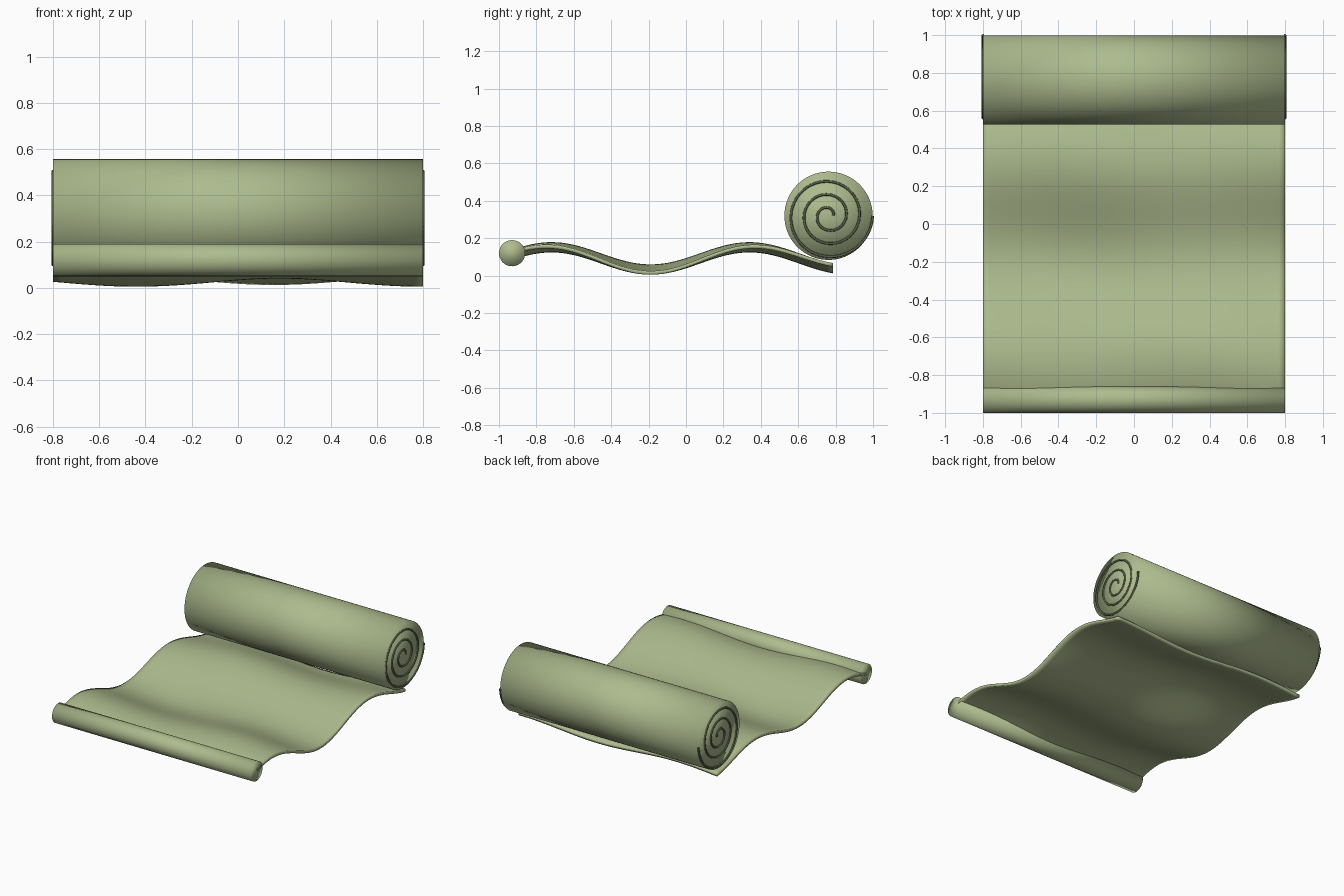
import bpy, bmesh, math
from math import cos, sin, pi

if "Cube" in bpy.data.objects:
    bpy.data.objects.remove(bpy.data.objects["Cube"])


def material(name, rgb):
    m = bpy.data.materials.new(name)
    m.diffuse_color = (*rgb, 1)
    m.use_nodes = True
    m.node_tree.nodes["Principled BSDF"].inputs["Base Color"].default_value = m.diffuse_color
    return m


SAGE = material("sage_green", (0.42, 0.50, 0.27))
DARK = material("dark_green", (0.09, 0.115, 0.06))


def roll(name, radius, y, z, sides):
    """Solid cylinder lying along x, smooth shaded right over its ends."""
    bpy.ops.mesh.primitive_cylinder_add(vertices=sides, radius=radius, depth=1.6,
                                        location=(0, y, z), rotation=(0, pi / 2, 0))
    ob = bpy.context.object
    ob.name = name
    ob.data.materials.append(SAGE)
    bpy.ops.object.shade_smooth()
    return ob


# Rolled-up far end and the small curl at the near end
roll("main_roll", 0.236, 0.762, 0.32, 64)
roll("end_curl", 0.07, -0.93, 0.12, 32)


# Unrolled mat: long waves front to back plus a slight diagonal ripple
def wave(x, y):
    return (0.092 + 0.0595 * cos(5.93 * (y - 0.34))
            - 0.0175 * cos(5.07 * (x + 0.44 + 0.66 * (y + 0.19))))


NX, NY, Y0, Y1, HALF = 48, 64, -0.93, 0.785, 0.01
bm = bmesh.new()
layers = []
for side in (1, -1):
    grid = []
    for j in range(NY + 1):
        y = Y0 + (Y1 - Y0) * j / NY
        row = []
        for i in range(NX + 1):
            x = -0.8 + 1.6 * i / NX
            row.append(bm.verts.new((x, y, wave(x, y) + side * HALF)))
        grid.append(row)
    for j in range(NY):
        for i in range(NX):
            bm.faces.new((grid[j][i], grid[j][i + 1], grid[j + 1][i + 1], grid[j + 1][i]))
    layers.append(grid)
# Rim joining the top and bottom skins
rims = [g[0][:-1] + [r[-1] for r in g[:-1]] + g[-1][:0:-1] + [r[0] for r in g[:0:-1]]
        for g in layers]
for k in range(len(rims[0])):
    n = (k + 1) % len(rims[0])
    bm.faces.new((rims[0][k], rims[1][k], rims[1][n], rims[0][n]))
bmesh.ops.recalc_face_normals(bm, faces=bm.faces)
mesh = bpy.data.meshes.new("mat_sheet")
bm.to_mesh(mesh)
bm.free()
sheet = bpy.data.objects.new("mat_sheet", mesh)
bpy.context.collection.objects.link(sheet)
mesh.materials.append(SAGE)
mesh.shade_smooth()


# Spiral bead on each end of the main roll
def spiral(name, x):
    curve = bpy.data.curves.new(name, "CURVE")
    curve.dimensions = "3D"
    curve.bevel_depth = 0.007
    curve.bevel_resolution = 2
    curve.use_fill_caps = True
    steps = 144
    line = curve.splines.new("POLY")
    line.points.add(steps)
    for k, p in enumerate(line.points):
        turn = 3 * k / steps
        r = 0.025 + 0.0705 * turn
        a = 2 * pi * turn
        p.co = (x, 0.762 + r * cos(a), 0.32 + r * sin(a), 1)
    line.use_smooth = True
    curve.materials.append(DARK)
    ob = bpy.data.objects.new(name, curve)
    bpy.context.collection.objects.link(ob)


spiral("right_spiral", 0.8)
spiral("left_spiral", -0.8)
